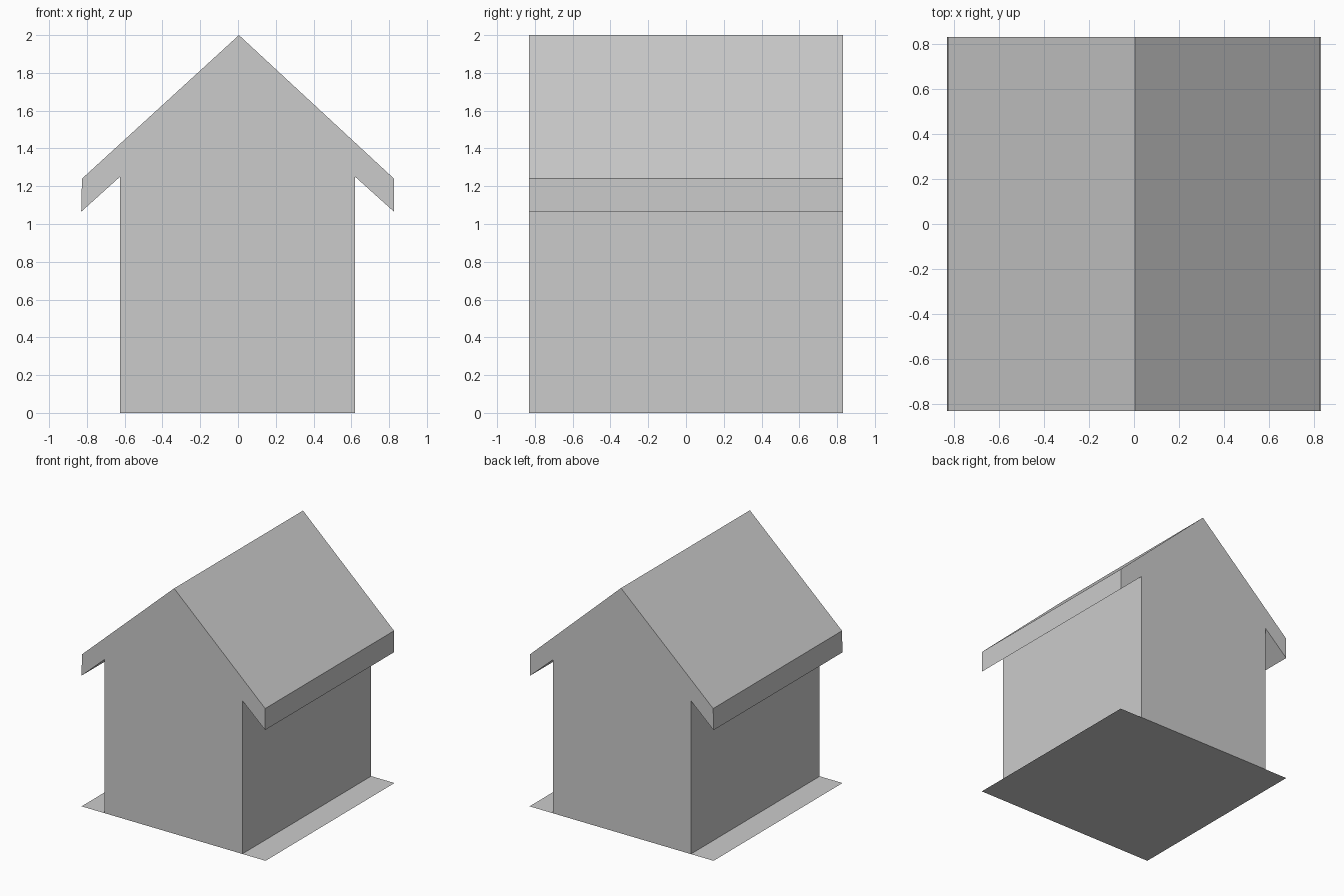
import bpy, bmesh

if "Cube" in bpy.data.objects:
    bpy.data.objects.remove(bpy.data.objects["Cube"])

HALF = 0.83  # half depth of the house and half width of the ground plate


def finish(name, bm):
    mesh = bpy.data.meshes.new(name)
    bmesh.ops.recalc_face_normals(bm, faces=bm.faces)
    bm.to_mesh(mesh)
    bm.free()
    obj = bpy.data.objects.new(name, mesh)
    bpy.context.collection.objects.link(obj)
    return obj


# House body: gable profile with hanging eaves, extruded front to back
profile = [(-0.625, 0), (0.62, 0), (0.62, 1.25), (0.826, 1.065), (0.826, 1.24),
           (0.005, 2.0), (-0.826, 1.24), (-0.83, 1.065), (-0.625, 1.25)]
bm = bmesh.new()
gable = bm.faces.new([bm.verts.new((x, -HALF, z)) for x, z in profile])
ext = bmesh.ops.extrude_face_region(bm, geom=[gable], use_keep_orig=True)
back = [v for v in ext["geom"] if isinstance(v, bmesh.types.BMVert)]
bmesh.ops.translate(bm, verts=back, vec=(0, 2 * HALF, 0))
# The ground plate closes the underside
floor = [f for f in bm.faces if all(v.co.z < 0.001 for v in f.verts)]
bmesh.ops.delete(bm, geom=floor, context='FACES_ONLY')
finish("house_body", bm)

# Ground plate: flat sheet under the house
bm = bmesh.new()
bmesh.ops.create_grid(bm, x_segments=1, y_segments=1, size=HALF)
finish("ground_plate", bm)
